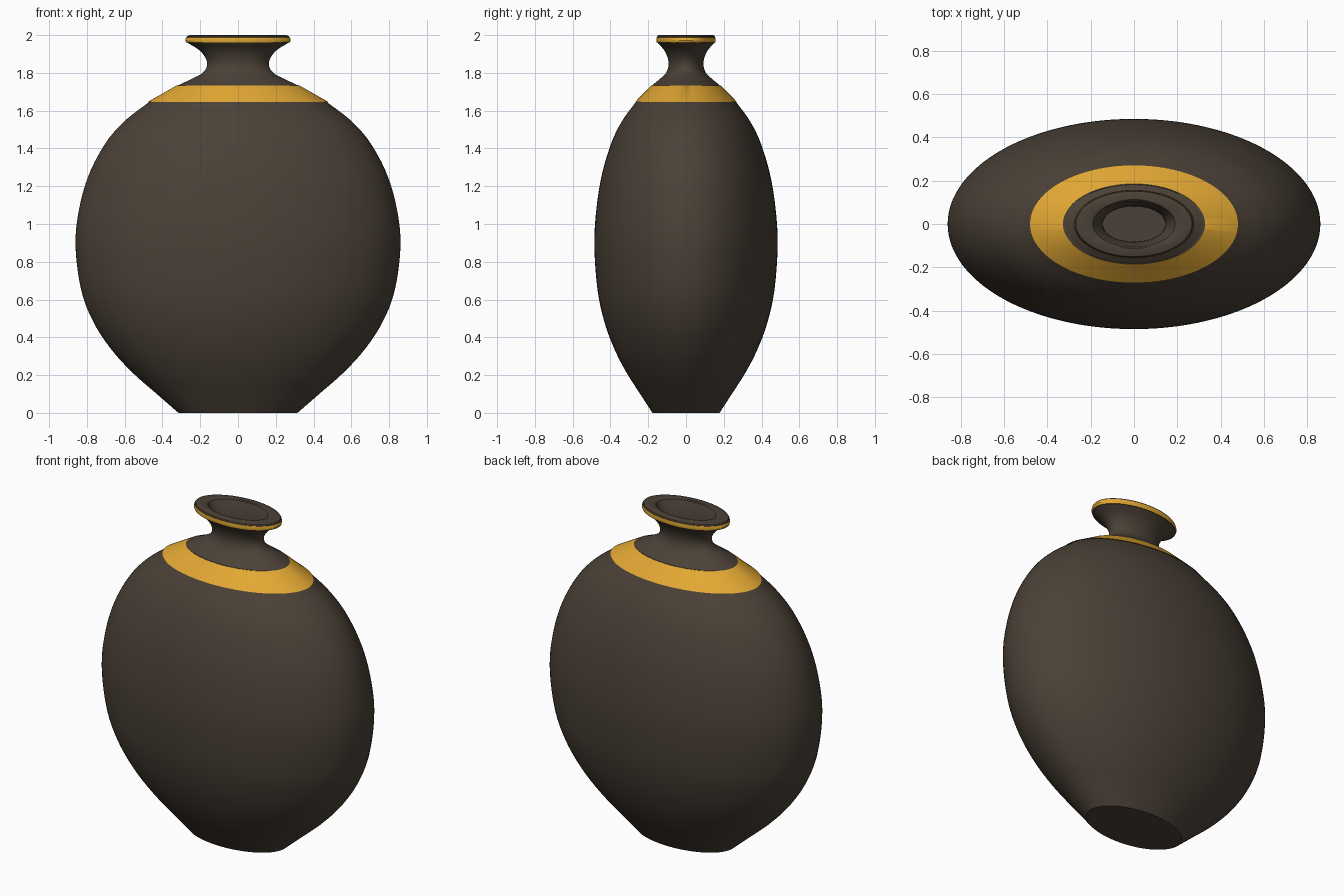
import bpy, bmesh, math
from mathutils import Vector

if "Cube" in bpy.data.objects:
    bpy.data.objects.remove(bpy.data.objects["Cube"])

SIDES = 128
FLATTEN = 0.564  # oval cross-section: depth / width


def material(name, rgb):
    m = bpy.data.materials.new(name)
    m.diffuse_color = (*rgb, 1)
    m.use_nodes = True
    m.node_tree.nodes["Principled BSDF"].inputs["Base Color"].default_value = m.diffuse_color
    return m


def smooth_curve(pts, steps=8):
    """Catmull-Rom curve through (radius, height) points."""
    p = [Vector(q) for q in pts]
    p = [2 * p[0] - p[1]] + p + [2 * p[-1] - p[-2]]
    out = []
    for a, b, c, d in zip(p, p[1:], p[2:], p[3:]):
        for i in range(steps):
            t = i / steps
            out.append(0.5 * (2 * b + (c - a) * t + (2 * a - 5 * b + 4 * c - d) * t * t
                              + (3 * b - a - 3 * c + d) * t ** 3))
    return out + [p[-2]]


brown = material("dark brown glaze", (0.070, 0.053, 0.038))
gold = material("gold band", (0.76, 0.39, 0.033))

# Profile sections: (points, material slot)
body = smooth_curve([(0.315, 0), (0.43, 0.10), (0.555, 0.21), (0.67, 0.335), (0.765, 0.48),
                     (0.83, 0.65), (0.86, 0.88), (0.843, 1.07), (0.79, 1.26),
                     (0.70, 1.43), (0.60, 1.545), (0.472, 1.645)])
shoulder_band = [Vector((0.48, 1.645)), Vector((0.328, 1.732))]
neck = smooth_curve([(0.322, 1.732), (0.245, 1.768), (0.19, 1.798), (0.165, 1.835),
                     (0.170, 1.875), (0.205, 1.92), (0.268, 1.96)])
lip_band = [Vector((0.274, 1.96)), Vector((0.279, 1.972)), Vector((0.275, 1.988))]
lip_top = [Vector(q) for q in ((0.272, 1.989), (0.268, 1.996), (0.255, 2.0), (0.20, 2.0))]
mouth = smooth_curve([(0.19, 1.996), (0.165, 1.95), (0.148, 1.90), (0.145, 1.84)], 4)

profile, slots = [], []
for pts, slot in ((body, 0), (shoulder_band, 1), (neck, 0), (lip_band, 1),
                  (lip_top, 0), (mouth, 0)):
    if profile:
        slots.append(0)  # small step joining two sections
    profile += pts
    slots += [slot] * (len(pts) - 1)

# Revolve the profile into an oval vase
bm = bmesh.new()
rings = []
for r, z in profile:
    rings.append([bm.verts.new((r * math.cos(2 * math.pi * i / SIDES),
                                r * FLATTEN * math.sin(2 * math.pi * i / SIDES), z))
                  for i in range(SIDES)])
for low, high, slot in zip(rings, rings[1:], slots):
    for i in range(SIDES):
        j = (i + 1) % SIDES
        bm.faces.new((low[i], low[j], high[j], high[i])).material_index = slot
bm.faces.new(rings[0][::-1])   # base
bm.faces.new(rings[-1])        # floor of the mouth

mesh = bpy.data.meshes.new("vase")
bm.to_mesh(mesh)
bm.free()
mesh.materials.append(brown)
mesh.materials.append(gold)
vase = bpy.data.objects.new("vase", mesh)
bpy.context.collection.objects.link(vase)
bpy.context.view_layer.objects.active = vase
vase.select_set(True)
bpy.ops.object.shade_smooth_by_angle(angle=math.radians(30))
